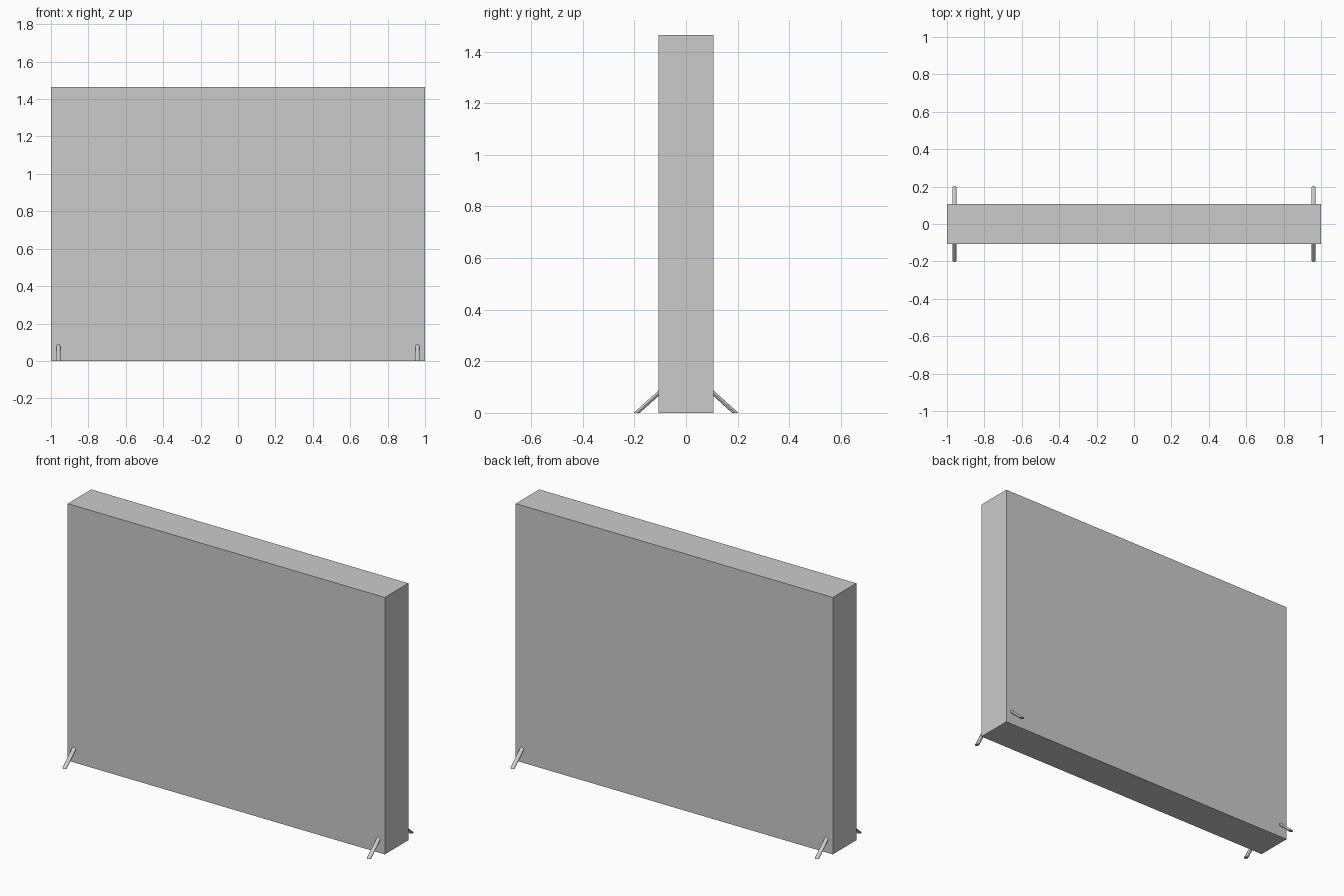
import bpy, bmesh, math

if "Cube" in bpy.data.objects:
    bpy.data.objects.remove(bpy.data.objects["Cube"])

HALF_DEPTH, HEIGHT = 0.106, 1.465

def add_object(name, bm):
    bmesh.ops.recalc_face_normals(bm, faces=bm.faces)
    mesh = bpy.data.meshes.new(name)
    bm.to_mesh(mesh)
    bm.free()
    obj = bpy.data.objects.new(name, mesh)
    bpy.context.collection.objects.link(obj)
    return obj

# Main upright panel
bm = bmesh.new()
bmesh.ops.create_cube(bm, size=1)
for v in bm.verts:
    v.co = (v.co.x * 2, v.co.y * 2 * HALF_DEPTH, (v.co.z + 0.5) * HEIGHT)
add_object("panel", bm)

# Slanted round leg, cut flat at the ground and running just inside the panel
def leg(name, sx, sy, sides=16):
    bm = bmesh.new()
    rings = []
    for y, z in ((0.191, 0.0), (0.091, 0.09)):
        ring = []
        for i in range(sides):
            a = 2 * math.pi * i / sides
            ring.append(bm.verts.new((sx * 0.96 + 0.0115 * math.cos(a),
                                      sy * (y + 0.012 * math.sin(a)), z)))
        bm.faces.new(ring)
        rings.append(ring)
    for i in range(sides):
        j = (i + 1) % sides
        bm.faces.new((rings[0][i], rings[0][j], rings[1][j], rings[1][i]))
    obj = add_object(name, bm)
    bpy.ops.object.select_all(action='DESELECT')
    obj.select_set(True)
    bpy.context.view_layer.objects.active = obj
    bpy.ops.object.shade_smooth_by_angle()

for sx, side in ((-1, "left"), (1, "right")):
    for sy, end in ((-1, "front"), (1, "back")):
        leg(f"{end}_{side}_leg", sx, sy)
